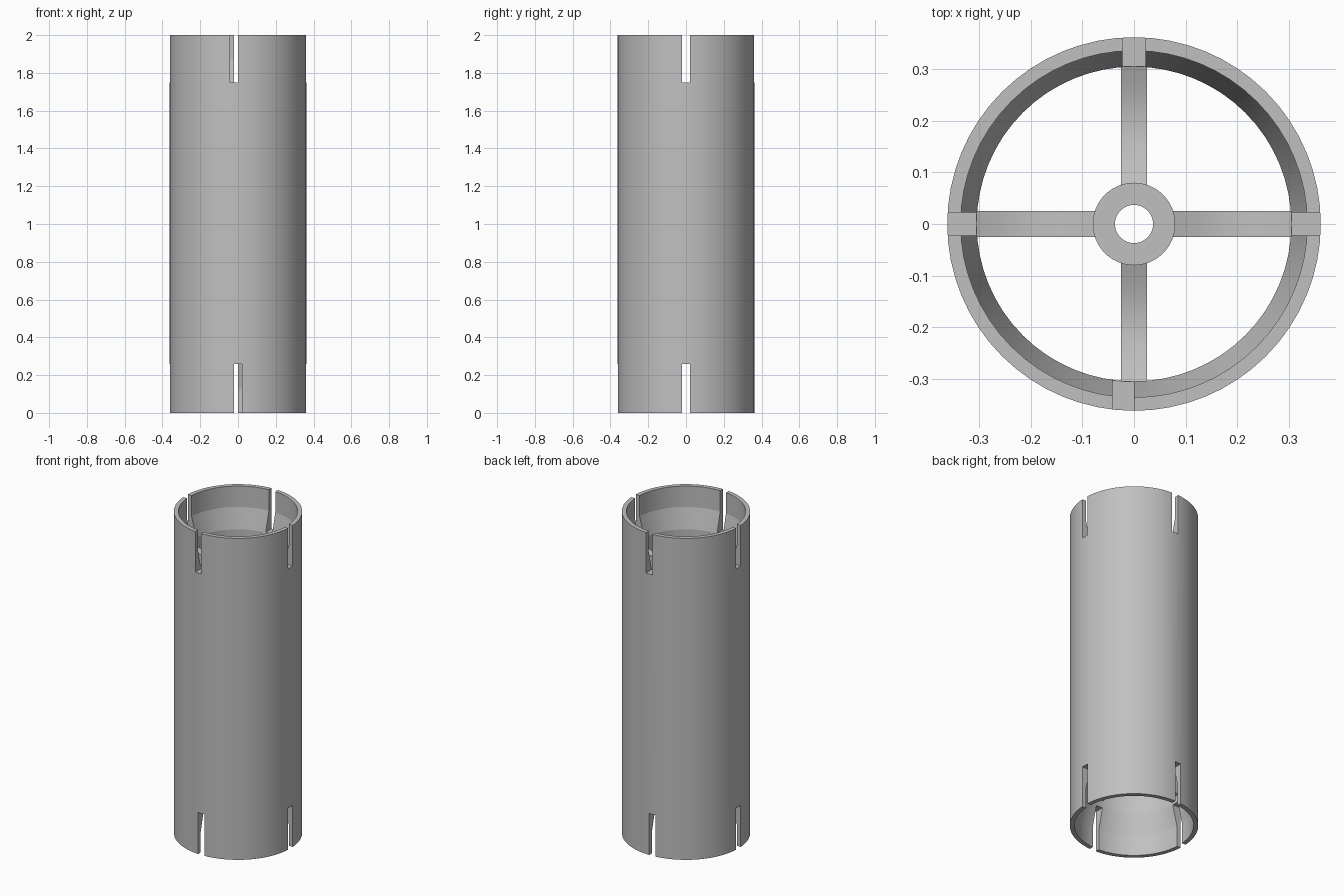
import bpy, bmesh, math

if "Cube" in bpy.data.objects:
    bpy.data.objects.remove(bpy.data.objects["Cube"])

grey = bpy.data.materials.new("plain grey")
grey.diffuse_color = (0.53, 0.53, 0.53, 1)
grey.use_nodes = True
grey.node_tree.nodes["Principled BSDF"].inputs["Base Color"].default_value = grey.diffuse_color


def add_object(name, bm):
    bmesh.ops.recalc_face_normals(bm, faces=bm.faces[:])
    mesh = bpy.data.meshes.new(name)
    bm.to_mesh(mesh)
    bm.free()
    mesh.materials.append(grey)
    obj = bpy.data.objects.new(name, mesh)
    bpy.context.collection.objects.link(obj)
    return obj


def smooth(obj, angle=30):
    bpy.ops.object.select_all(action='DESELECT')
    obj.select_set(True)
    bpy.context.view_layer.objects.active = obj
    bpy.ops.object.shade_smooth_by_angle(angle=math.radians(angle))


def lathe(name, profile, sides):
    """Turn a closed (radius, z) profile into a ring."""
    bm = bmesh.new()
    rings = []
    for i in range(sides):
        a = 2 * math.pi * i / sides
        rings.append([bm.verts.new((r * math.cos(a), r * math.sin(a), z)) for r, z in profile])
    n = len(profile)
    for i in range(sides):
        p, q = rings[i], rings[(i + 1) % sides]
        for j in range(n):
            k = (j + 1) % n
            bm.faces.new((p[j], q[j], q[k], p[k]))
    return add_object(name, bm)


def box(bm, x0, x1, y0, y1, z0, z1):
    v = [bm.verts.new((x, y, z)) for z in (z0, z1)
         for x, y in ((x0, y0), (x1, y0), (x1, y1), (x0, y1))]
    for f in ((0, 1, 2, 3), (4, 5, 6, 7), (0, 1, 5, 4), (1, 2, 6, 5), (2, 3, 7, 6), (3, 0, 4, 7)):
        bm.faces.new([v[i] for i in f])


# Outer tube: widened mouths that taper down to a thicker middle wall
tube = lathe("outer_tube", [
    (0.362, 0), (0.362, 2), (0.336, 2), (0.336, 1.87), (0.305, 1.745),
    (0.305, 0.255), (0.336, 0.13), (0.336, 0)], 64)

# Slots at both ends; one slot per end sits off centre
bm = bmesh.new()
for z0, z1, off_side in ((1.748, 2.1, -1), (-0.1, 0.258, 1)):
    for s in (-1, 1):
        y0, y1 = sorted((s * 0.2, s * 0.5))
        x0, x1 = (-0.042, 0.0) if s == off_side else (-0.022, 0.022)
        box(bm, x0, x1, y0, y1, z0, z1)
        box(bm, y0, y1, -0.022, 0.022, z0, z1)
cutter = add_object("slot_cutter", bm)
cutter.hide_render = True
mod = tube.modifiers.new("slots", 'BOOLEAN')
mod.operation = 'DIFFERENCE'
mod.solver = 'EXACT'
mod.object = cutter
bpy.context.view_layer.objects.active = tube
bpy.ops.object.modifier_apply(modifier=mod.name)
bpy.data.objects.remove(cutter)
smooth(tube, 12)

# Central hub with a through hole
Z0, Z1 = 0.28, 1.72
hub = lathe("hub", [(0.08, Z0), (0.08, Z1), (0.037, Z1), (0.037, Z0)], 48)
smooth(hub)

# Four webs joining the hub to the tube, with shallow hollowed ends
STEPS = 8
for w in range(4):
    a = w * math.pi / 2
    ca, sa = math.cos(a), math.sin(a)
    top, bottom = [], []
    for i in range(STEPS + 1):
        t = i / STEPS
        r = 0.072 + t * (0.315 - 0.072)
        dip = 0.02 + 0.03 * math.sin(math.pi * t)
        top.append((r, Z1 - dip))
        bottom.append((r, Z0 + dip))
    outline = top + bottom[::-1]
    bm = bmesh.new()
    sides = [[bm.verts.new((r * ca - h * sa, r * sa + h * ca, z)) for r, z in outline]
             for h in (-0.025, 0.025)]
    n = len(outline)
    for i in range(n):
        j = (i + 1) % n
        bm.faces.new((sides[0][i], sides[0][j], sides[1][j], sides[1][i]))
    for s in sides:
        for i in range(STEPS):
            bm.faces.new((s[i], s[i + 1], s[n - 2 - i], s[n - 1 - i]))
    smooth(add_object(f"web_{w + 1}", bm))
